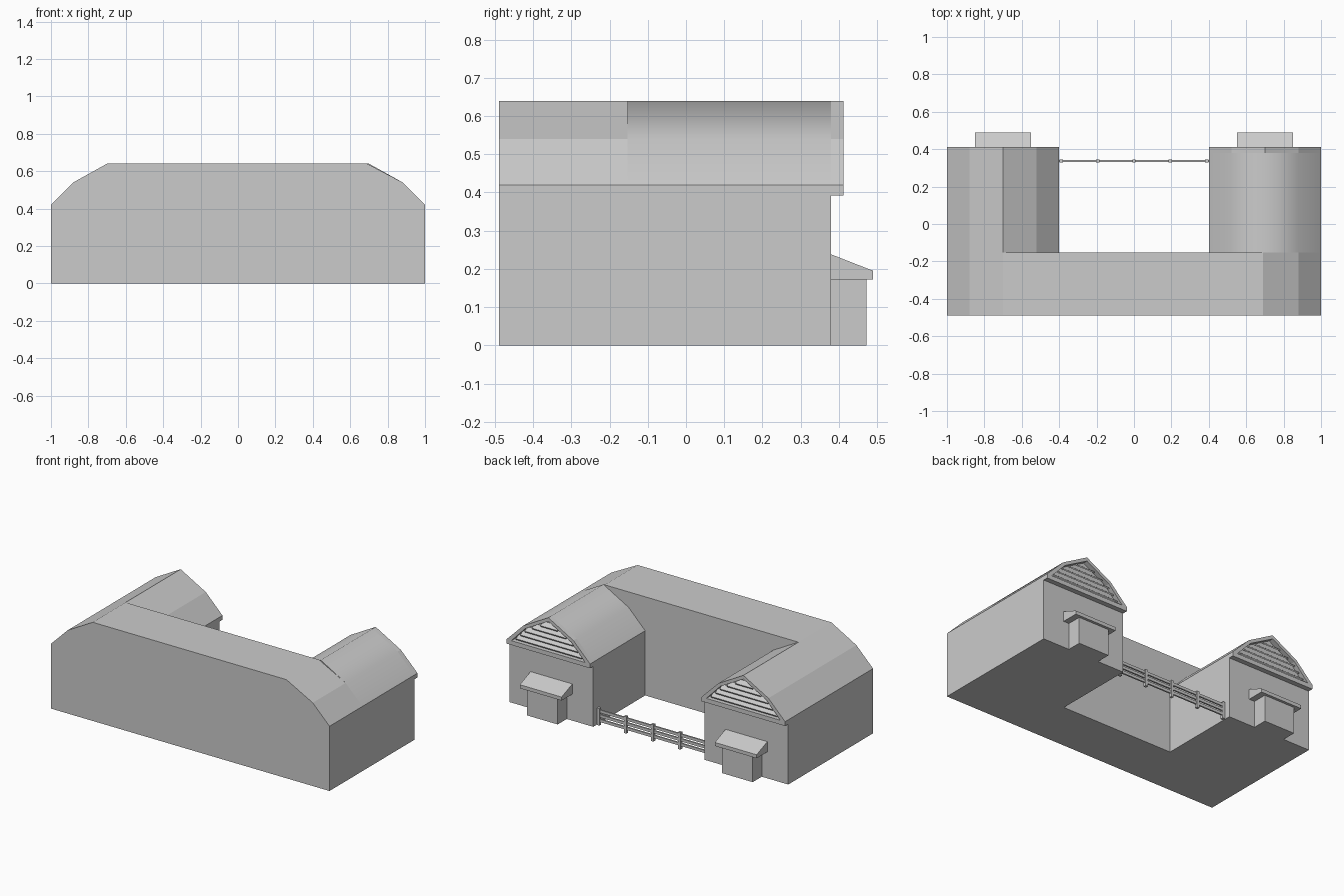
import bpy, math

if "Cube" in bpy.data.objects:
    bpy.data.objects.remove(bpy.data.objects["Cube"])

EAVE, RIDGE, BACK, COURT = 0.42, 0.64, 0.38, -0.153
ROOF = [(-0.3, EAVE), (-0.18, 0.54), (0, RIDGE), (0.18, 0.54), (0.3, EAVE)]
INNER = [(-0.265, EAVE), (-0.165, 0.525), (0, 0.616), (0.165, 0.525), (0.265, EAVE)]


def make(name, verts, faces):
    me = bpy.data.meshes.new(name)
    me.from_pydata(verts, [], faces)
    ob = bpy.data.objects.new(name, me)
    bpy.context.collection.objects.link(ob)
    return ob


def loft(name, prof, y0, y1, closed=True, front=True, back=True):
    """Extrude a clockwise x-z profile along y."""
    n = len(prof)
    verts = [(x, y, z) for y in (y0, y1) for x, z in prof]
    faces = [(i, (i + 1) % n, n + (i + 1) % n, n + i)
             for i in range(n if closed else n - 1)]
    if front:
        faces.append(tuple(reversed(range(n))))
    if back:
        faces.append(tuple(range(n, 2 * n)))
    return make(name, verts, faces)


def box(name, x0, x1, y0, y1, z0, z1):
    return loft(name, [(x0, z0), (x0, z1), (x1, z1), (x1, z0)], y0, y1)


def loft_x(name, prof, x0, x1):
    """Extrude a counter-clockwise y-z profile along x."""
    n = len(prof)
    verts = [(x, y, z) for x in (x0, x1) for y, z in prof]
    faces = [(i, n + i, n + (i + 1) % n, (i + 1) % n) for i in range(n)]
    faces = [tuple(reversed(f)) for f in faces]
    faces += [tuple(reversed(range(n))), tuple(range(n, 2 * n))]
    return make(name, verts, faces)


def half_width(z):
    """Half width of the gable opening at height z."""
    for (xa, za), (xb, zb) in zip(INNER[2:], INNER[3:]):
        if zb <= z <= za:
            return xa + (xb - xa) * (za - z) / (za - zb)
    return 0.0


# U-shaped walls and floor
plan = [(-1, -0.49), (1, -0.49), (1, BACK), (0.4, BACK),
        (0.4, COURT), (-0.4, COURT), (-0.4, BACK), (-1, BACK)]
n = len(plan)
make("walls", [(x, y, z) for z in (0, EAVE) for x, y in plan],
     [(i, (i + 1) % n, n + (i + 1) % n, n + i) for i in range(n)]
     + [tuple(reversed(range(n)))])

# Flat-topped roof over the front range, and its courtyard face
loft("front_roof", [(-1, EAVE), (-0.88, 0.54), (-0.7, RIDGE), (0.69, RIDGE),
                    (0.88, 0.54), (1, EAVE)], -0.49, COURT, closed=False, back=False)
yard = [(-0.4, EAVE), (-0.52, 0.54), (-0.7, RIDGE), (0.7, RIDGE), (0.52, 0.54), (0.4, EAVE)]
make("courtyard_upper_wall", [(x, COURT, z) for x, z in yard], [tuple(range(6))])

for side, c in (("left", -0.7), ("right", 0.7)):
    # Wing roof
    roof = loft(side + "_wing_roof", [(c + x, z) for x, z in ROOF],
                COURT, BACK, closed=False, front=False)
    if side == "right":
        roof.data.shade_smooth()
        roof.data.set_sharp_from_angle(angle=math.radians(60))
    # Gable rim and tie bar
    rim = ROOF + INNER[::-1]
    loft(side + "_gable_rim", [(c + x, z) for x, z in rim], BACK, 0.412)
    box(side + "_gable_bar", c - 0.3, c + 0.3, BACK, 0.412, 0.392, EAVE)
    # Tilted louvre slats
    for i in range(5):
        z = 0.438 + i * 0.033
        w = half_width(z + 0.012)
        loft_x(f"{side}_louvre_{i + 1}",
               [(BACK, z + 0.012), (0.403, z - 0.008), (0.406, z), (BACK, z + 0.02)],
               c - w, c + w)
    # Bay with lean-to roof
    box(side + "_bay", c - 0.11, c + 0.11, BACK, 0.473, 0, 0.18)
    loft_x(side + "_bay_roof", [(BACK, 0.172), (0.49, 0.172), (0.49, 0.195),
                                (BACK, 0.238)], c - 0.15, c + 0.15)

# Courtyard fence
for i in range(5):
    x = -0.388 + i * 0.194
    box(f"fence_post_{i + 1}", x - 0.009, x + 0.009, 0.328, 0.346, 0, 0.11)
for i in range(3):
    z = 0.022 + i * 0.03
    box(f"fence_rail_{i + 1}", -0.4, 0.4, 0.332, 0.342, z, z + 0.018)
